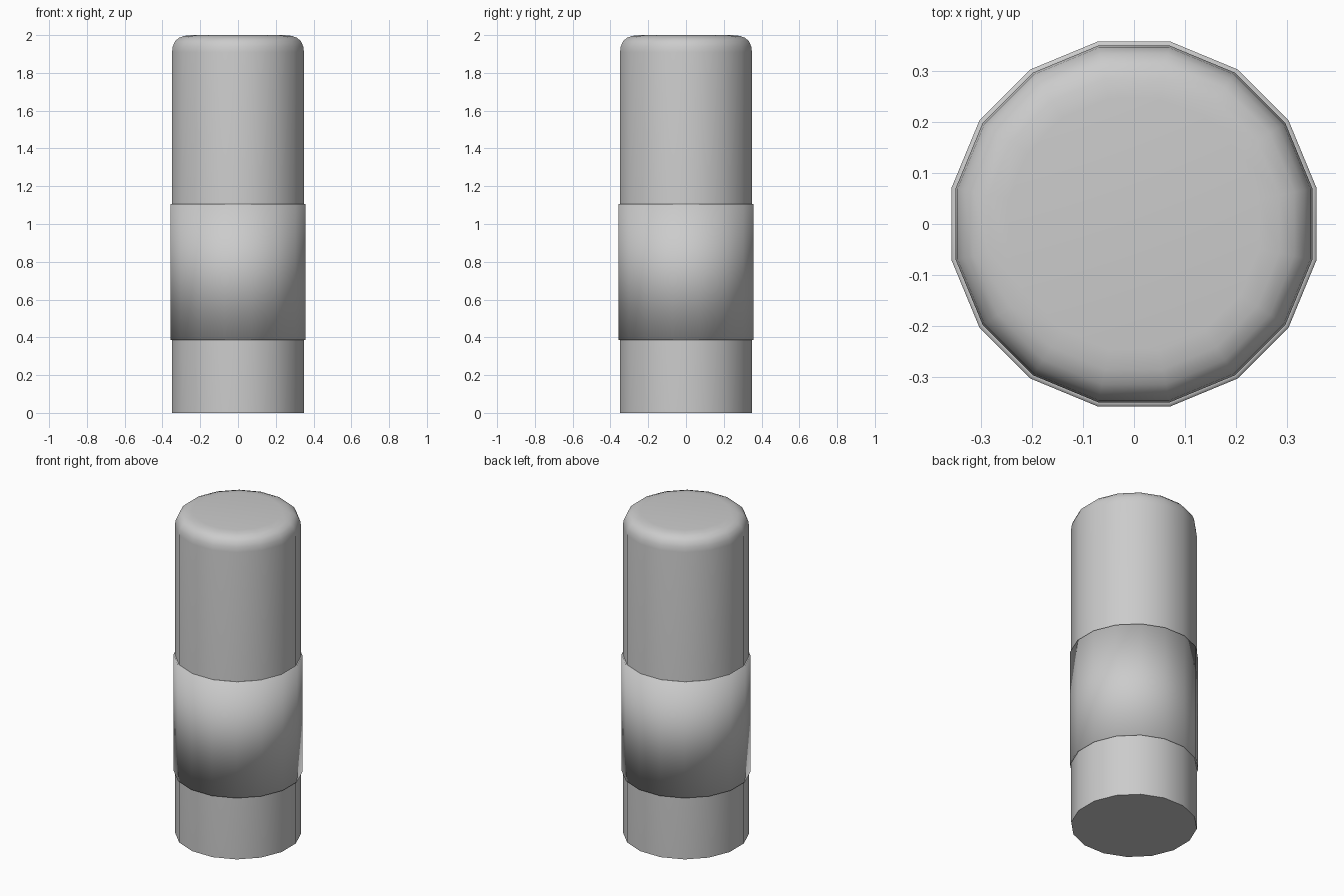
import bpy, bmesh, math

if "Cube" in bpy.data.objects:
    bpy.data.objects.remove(bpy.data.objects["Cube"])

SIDES = 16


def lathe(name, profile, cap=False, angle=40):
    """Revolve (radius, z) points into a 16-sided part, flats facing the axes."""
    bm = bmesh.new()
    rings = []
    for r, z in profile:
        ring = []
        for i in range(SIDES):
            a = (i + 0.5) * 2 * math.pi / SIDES
            ring.append(bm.verts.new((r * math.cos(a), r * math.sin(a), z)))
        rings.append(ring)
    for low, high in zip(rings, rings[1:]):
        for i in range(SIDES):
            j = (i + 1) % SIDES
            bm.faces.new((low[i], low[j], high[j], high[i]))
    if cap:
        bm.faces.new(rings[0][::-1])
        bm.faces.new(rings[-1])
    mesh = bpy.data.meshes.new(name)
    bm.to_mesh(mesh)
    bm.free()
    obj = bpy.data.objects.new(name, mesh)
    bpy.context.collection.objects.link(obj)
    bpy.ops.object.select_all(action='DESELECT')
    obj.select_set(True)
    bpy.context.view_layer.objects.active = obj
    bpy.ops.object.shade_smooth_by_angle(angle=math.radians(angle))
    return obj


# Main cylinder with rounded top and flat bottom
lathe("body", [(0.356, 0), (0.356, 1.91), (0.352, 1.94), (0.340, 1.967),
               (0.320, 1.985), (0.290, 1.996), (0.250, 2.0)], cap=True)

# Thin sleeve wrapped around the middle, with narrow rims meeting the body
lathe("sleeve", [(0.355, 0.385), (0.364, 0.385), (0.364, 1.105), (0.355, 1.105)],
      angle=180)
